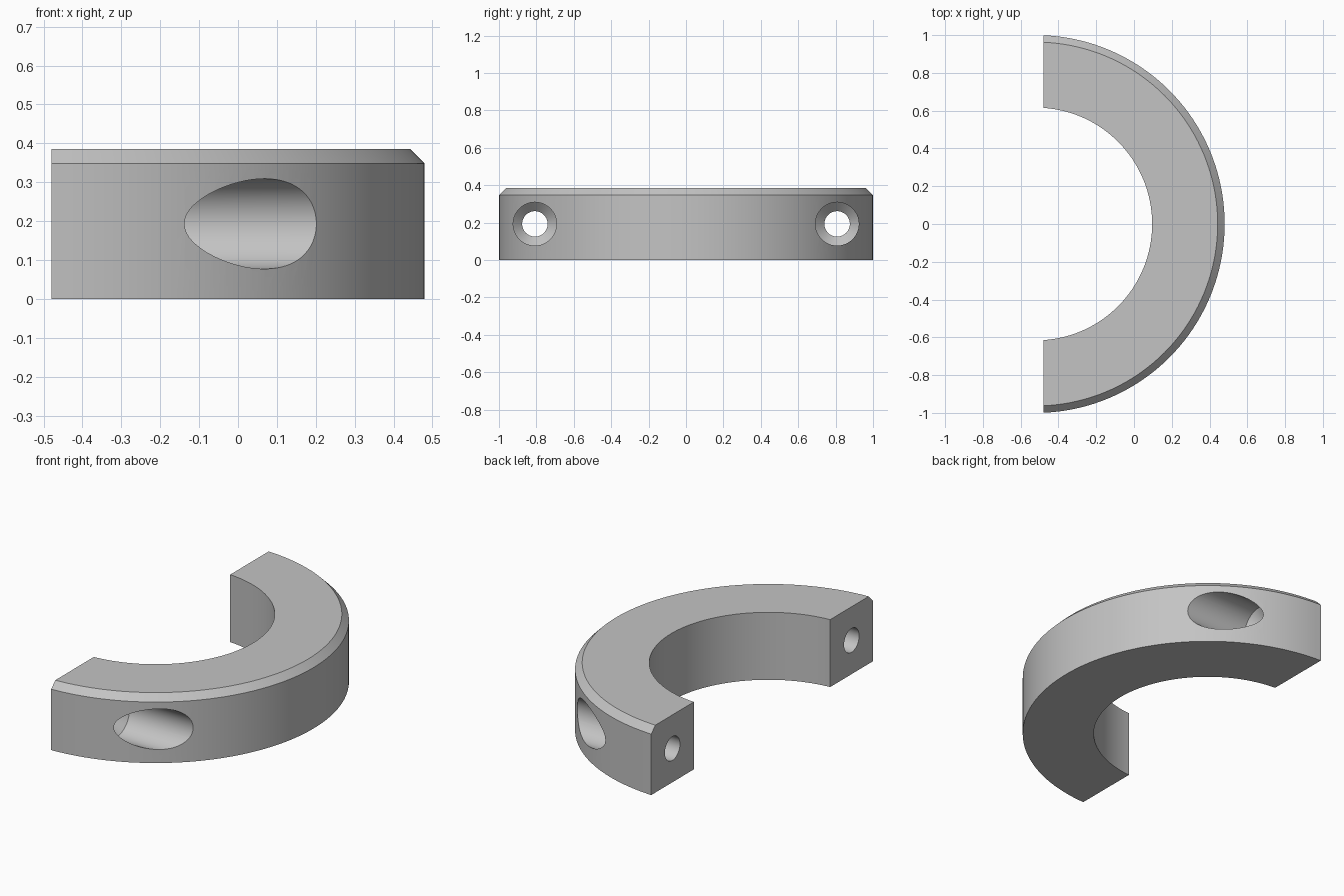
import bpy, bmesh, math
from mathutils import Matrix, Vector

cube = bpy.data.objects.get("Cube")
if cube:
    bpy.data.objects.remove(cube, do_unlink=True)

OUTER, INNER, HEIGHT, CHAMFER = 1.0, 0.616, 0.385, 0.037
AXIS_X, CUT_X = -0.52, -0.48
HOLE_Y, HOLE_Z = 0.808, 0.193
BORE_R, PILOT_R = 0.116, 0.068

metal = bpy.data.materials.new("plain grey")
metal.use_nodes = True
grey = (0.55, 0.55, 0.55, 1)
metal.diffuse_color = grey
metal.node_tree.nodes["Principled BSDF"].inputs["Base Color"].default_value = grey


def make_object(name, bm):
    bmesh.ops.recalc_face_normals(bm, faces=bm.faces[:])
    mesh = bpy.data.meshes.new(name)
    bm.to_mesh(mesh)
    bm.free()
    mesh.materials.append(metal)
    obj = bpy.data.objects.new(name, mesh)
    bpy.context.collection.objects.link(obj)
    return obj


def revolve(profile, steps):
    """Turn a closed (radius, height) profile around z into a solid ring."""
    bm = bmesh.new()
    verts = [bm.verts.new((r, 0, z)) for r, z in profile]
    edges = [bm.edges.new((a, b)) for a, b in zip(verts, verts[1:] + verts[:1])]
    bmesh.ops.spin(bm, geom=verts + edges, axis=(0, 0, 1), cent=(0, 0, 0),
                   angle=math.tau, steps=steps, use_merge=True)
    bmesh.ops.remove_doubles(bm, verts=bm.verts[:], dist=1e-5)
    return bm


# Half ring with a chamfered upper outer edge, cut off flat at the split
bm = revolve([(INNER, 0), (OUTER, 0), (OUTER, HEIGHT - CHAMFER),
              (OUTER - CHAMFER, HEIGHT), (INNER, HEIGHT)], 160)
bmesh.ops.translate(bm, vec=(AXIS_X, 0, 0), verts=bm.verts[:])
cut = bmesh.ops.bisect_plane(bm, geom=bm.verts[:] + bm.edges[:] + bm.faces[:],
                             plane_co=(CUT_X, 0, 0), plane_no=(-1, 0, 0),
                             clear_outer=True)
rim = [e for e in cut["geom_cut"] if isinstance(e, bmesh.types.BMEdge)]
bmesh.ops.holes_fill(bm, edges=rim, sides=0)
collar = make_object("half_collar", bm)

# Stepped screw holes: pilot, conical seat, wide bore
steps = [(-0.7, PILOT_R), (-0.247, PILOT_R), (-0.2, BORE_R), (0.7, BORE_R)]
for side, y in (("left", HOLE_Y), ("right", -HOLE_Y)):
    bm = bmesh.new()
    rings = []
    for x, r in steps:
        circle = bmesh.ops.create_circle(
            bm, segments=64, radius=r,
            matrix=Matrix.Translation(Vector((x, y, HOLE_Z)))
            @ Matrix.Rotation(math.pi / 2, 4, "Y"))
        rings.append(circle["verts"])
    for a, b in zip(rings, rings[1:]):
        for i in range(64):
            j = (i + 1) % 64
            bm.faces.new((a[i], a[j], b[j], b[i]))
    bm.faces.new(rings[0])
    bm.faces.new(rings[-1])
    cutter = make_object(side + "_screw_hole_cutter", bm)
    cutter.hide_render = True
    mod = collar.modifiers.new(side + "_hole", "BOOLEAN")
    mod.operation, mod.solver, mod.object = "DIFFERENCE", "EXACT", cutter
    bpy.context.view_layer.objects.active = collar
    bpy.ops.object.modifier_apply(modifier=mod.name)
    bpy.data.objects.remove(cutter, do_unlink=True)

# Smooth curved walls, crisp edges
bpy.ops.object.select_all(action="DESELECT")
collar.select_set(True)
bpy.context.view_layer.objects.active = collar
bpy.ops.object.shade_smooth_by_angle(angle=math.radians(25))
